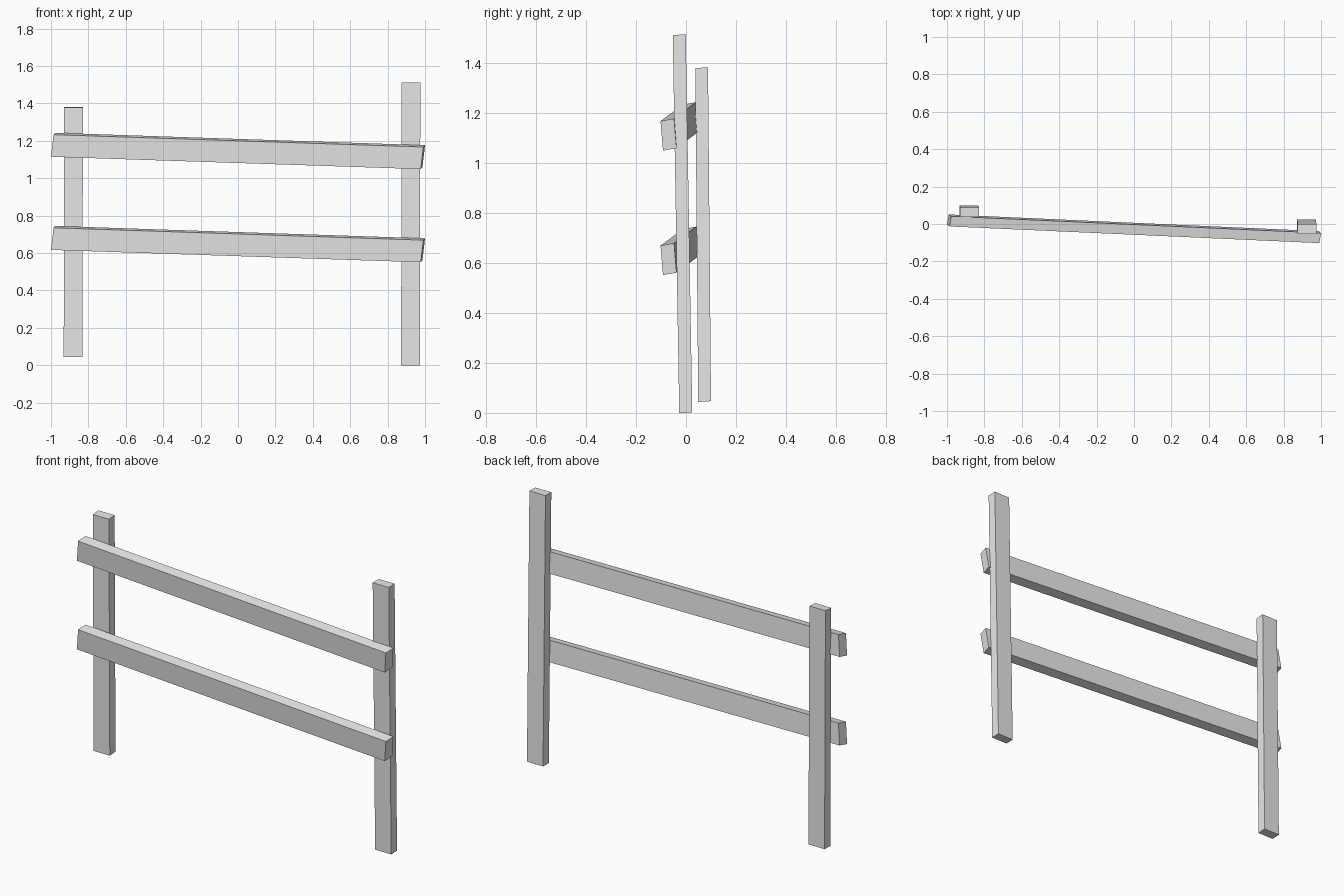
import bpy
from mathutils import Vector, Matrix

cube = bpy.data.objects.get("Cube")
if cube:
    bpy.data.objects.remove(cube, do_unlink=True)

# Single plain grey
grey = bpy.data.materials.new("plain grey")
grey.use_nodes = True
grey.diffuse_color = (0.8, 0.8, 0.8, 1)
grey.node_tree.nodes["Principled BSDF"].inputs["Base Color"].default_value = (0.8, 0.8, 0.8, 1)


def beam(name, corner, width, depth, height):
    """Skewed timber grown from its lower front right corner along three edges."""
    edges = [Vector(v) for v in (width, depth, height)]
    centre = Vector(corner) + sum(edges, Vector()) / 2
    bpy.ops.mesh.primitive_cube_add(size=1)
    obj = bpy.context.object
    obj.name = obj.data.name = name
    skew = Matrix(edges).transposed().to_4x4()
    obj.data.transform(Matrix.Translation(centre) @ skew)
    obj.data.materials.append(grey)
    return obj


# Two slightly leaning posts
beam("left_post", (0.872, -0.027, 0), (0.1, 0, 0), (0, 0.052, 0.001), (0.003, -0.026, 1.512))
beam("right_post", (-0.932, 0.049, 0.044), (0.1, 0, 0), (0, 0.051, 0.003), (0.003, -0.012, 1.335))

# Two sloping rails across the front of the posts
for name, z in (("lower_rail", 0.617), ("upper_rail", 1.115)):
    beam(name, (-1, -0.003, z), (1.977, -0.089, -0.066), (0.009, 0.054, 0.01), (0.014, -0.01, 0.118))
